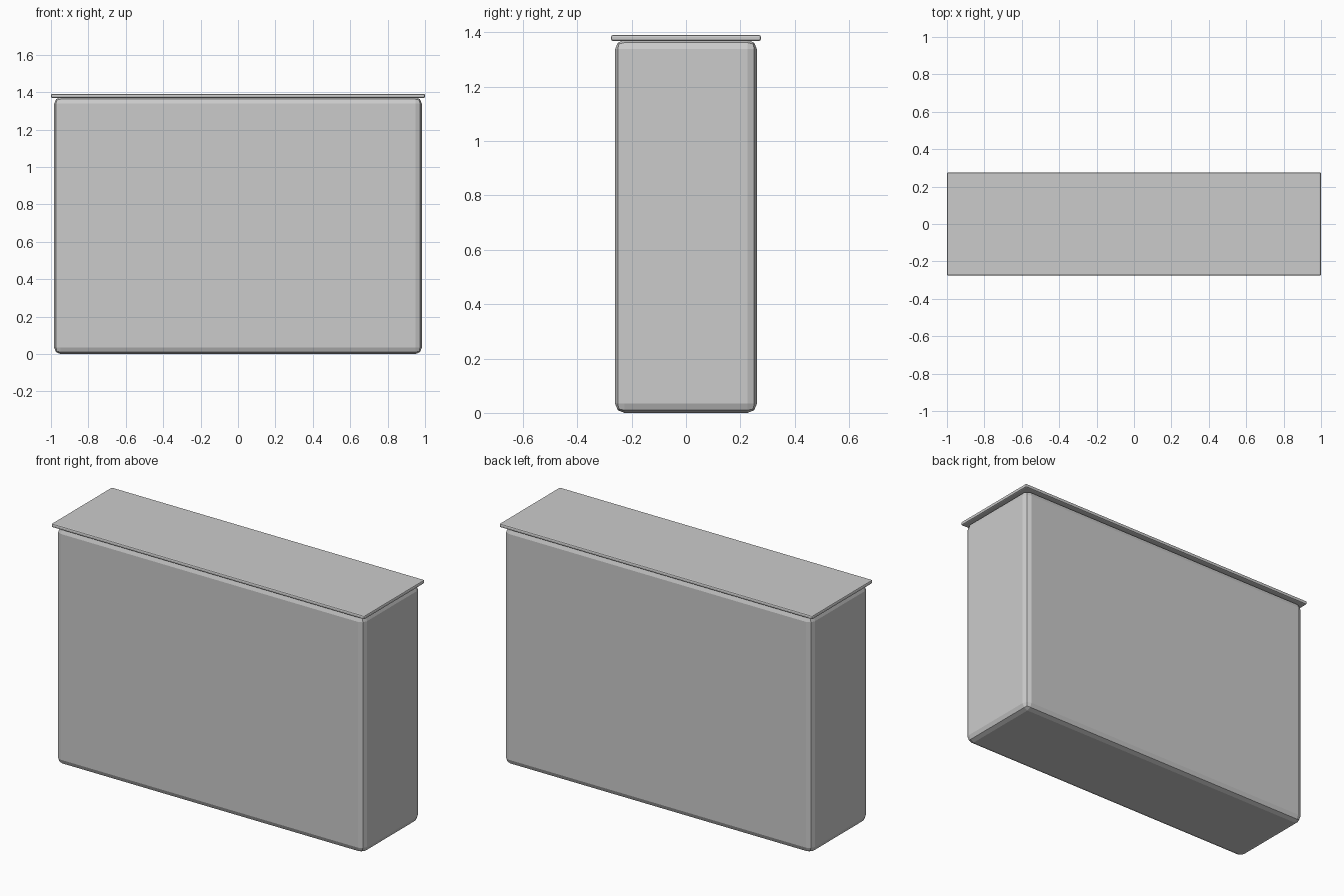
import bpy

if "Cube" in bpy.data.objects:
    bpy.data.objects.remove(bpy.data.objects["Cube"])


def rounded_box(name, size, z_bottom, bevel, segments):
    """Box standing at z_bottom with rounded edges."""
    bpy.ops.mesh.primitive_cube_add(size=1, location=(0, 0, z_bottom + size[2] / 2))
    ob = bpy.context.object
    ob.name = name
    ob.scale = size
    bpy.ops.object.transform_apply(location=False, rotation=False, scale=True)
    mod = ob.modifiers.new("rounded_edges", "BEVEL")
    mod.width = bevel
    mod.segments = segments
    mod.limit_method = 'ANGLE'
    return ob


# Tank body with faceted rounded edges
rounded_box("tank_body", (1.966, 0.522, 1.372), 0.0, 0.034, 2)

# Thin overhanging lid
rounded_box("lid", (2.0, 0.552, 0.021), 1.369, 0.007, 2)
